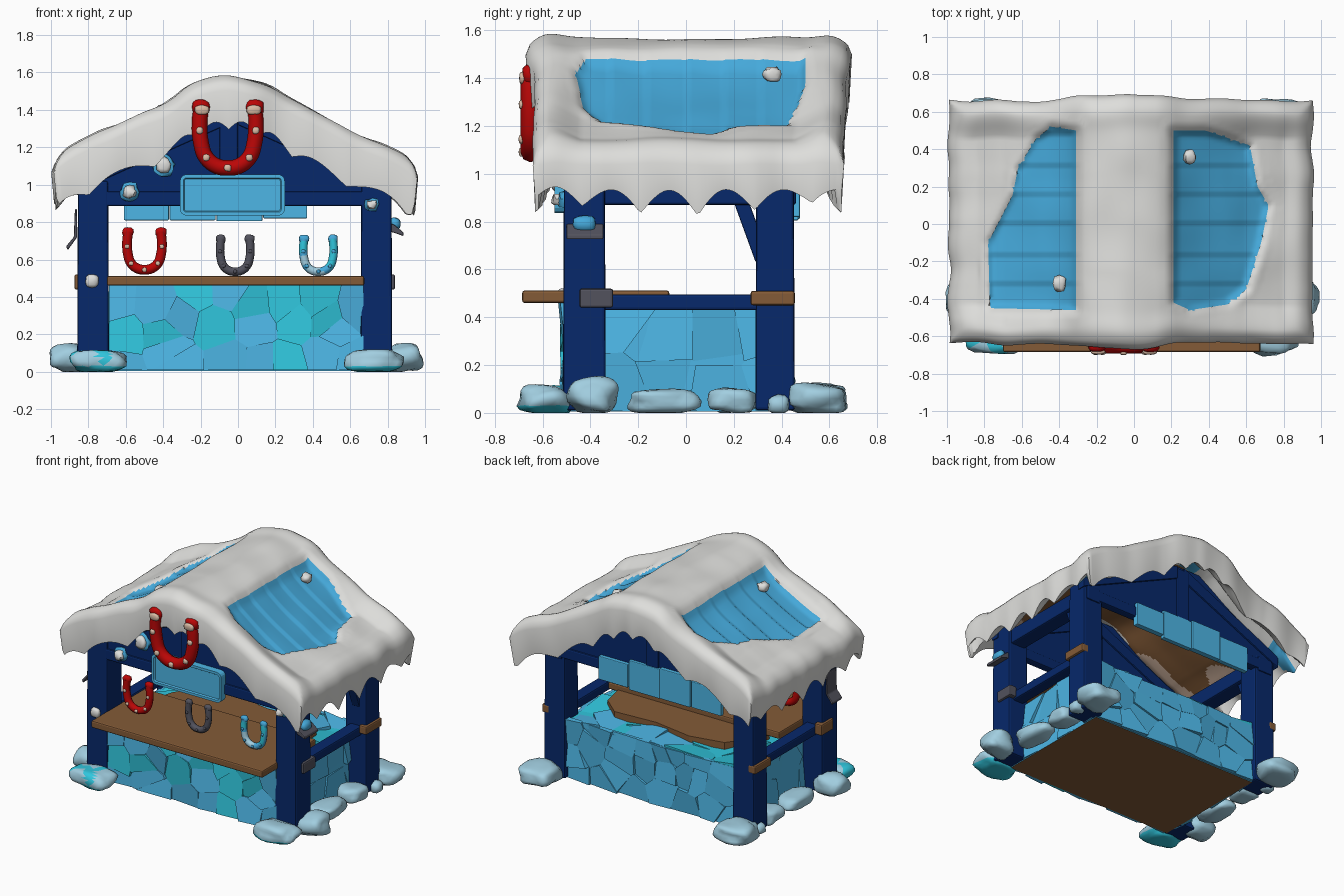
import bpy, bmesh, math, random
from mathutils import Vector, noise

if "Cube" in bpy.data.objects:
    bpy.data.objects.remove(bpy.data.objects["Cube"])

random.seed(4)
COLORS = {
    "navy_wood": (0.002, 0.021, 0.145), "ice_blue": (0.06, 0.40, 0.71), "teal_ice": (0.03, 0.57, 0.73),
    "snow": (0.73, 0.73, 0.71), "brown_wood": (0.23, 0.104, 0.038), "red_paint": (0.5, 0.002, 0.002),
    "grey_iron": (0.085, 0.085, 0.11), "pale_rock": (0.36, 0.62, 0.75), "nail_beige": (0.7, 0.5, 0.38),
    "wall_blue": (0.075, 0.47, 0.79)}
MATS = {}
for n, c in COLORS.items():
    MATS[n] = bpy.data.materials.new(n)
    MATS[n].diffuse_color = (*c, 1)


def finish(name, bm, mats, smooth=None, bevel=0):
    bmesh.ops.recalc_face_normals(bm, faces=bm.faces)
    me = bpy.data.meshes.new(name)
    bm.to_mesh(me)
    bm.free()
    ob = bpy.data.objects.new(name, me)
    bpy.context.collection.objects.link(ob)
    for m in mats:
        me.materials.append(MATS[m])
    if bevel:
        b = ob.modifiers.new("bevel", "BEVEL")
        b.width, b.segments = bevel, 2
    if smooth:
        bpy.ops.object.select_all(action="DESELECT")
        ob.select_set(True)
        bpy.context.view_layer.objects.active = ob
        bpy.ops.object.shade_smooth_by_angle(angle=math.radians(smooth))
    return ob


def box(name, x, y, z, mat, bevel=0.01, taper=1.0):
    bm = bmesh.new()
    bmesh.ops.create_cube(bm, size=1)
    for v in bm.verts:
        k = taper if v.co.z > 0 else 1
        v.co = [(r[0] + r[1]) / 2 + c * (r[1] - r[0]) * s for c, r, s in zip(v.co, (x, y, z), (k, k, 1))]
    return finish(name, bm, [mat], bevel=bevel)


def prism(name, pts, y0, y1, mat, bevel=0.006):
    """Outline in x,z extruded along y."""
    bm = bmesh.new()
    f = bm.faces.new([bm.verts.new((x, y0, z)) for x, z in pts])
    r = bmesh.ops.extrude_face_region(bm, geom=[f])
    bmesh.ops.translate(bm, verts=[e for e in r["geom"] if isinstance(e, bmesh.types.BMVert)], vec=(0, y1 - y0, 0))
    return finish(name, bm, [mat], bevel=bevel)


def lump(name, c, r, mats, rough=0.15, rule=None):
    bm = bmesh.new()
    bmesh.ops.create_icosphere(bm, subdivisions=3 if r[0] > 0.06 else 2, radius=1)
    off = Vector(c) * 7
    for v in bm.verts:
        p = v.co.copy()
        p = Vector([math.copysign(abs(a) ** 0.75, a) for a in p]) * (1 + rough * noise.noise(p * 1.3 + off))
        v.co = [max(0.0, c[i] + p[i] * r[i]) if i == 2 else c[i] + p[i] * r[i] for i in range(3)]
    for f in bm.faces:
        f.material_index = 1 if rule and rule(f.calc_center_median()) else 0
    finish(name, bm, mats, smooth=60)


# ---------- snowy roof ----------
RIDGE = [(-1.0, 1.13), (-0.9, 1.2), (-0.75, 1.28), (-0.55, 1.36), (-0.42, 1.41), (-0.34, 1.46), (-0.27, 1.525),
         (-0.18, 1.55), (-0.05, 1.57), (0.08, 1.55), (0.17, 1.525), (0.24, 1.475), (0.32, 1.43), (0.45, 1.36),
         (0.62, 1.27), (0.8, 1.2), (0.9, 1.15), (0.97, 1.09)]
PATCHES = [[(-.31, .5), (-.44, .52), (-.52, .46), (-.62, .3), (-.65, .15), (-.78, -.1), (-.77, -.45), (-.31, -.46)],
           [(.21, .5), (.38, .5), (.62, .42), (.66, .2), (.72, .1), (.68, -.1), (.6, -.35), (.5, -.43), (.3, -.46), (.21, -.42)]]


def height(x):
    for (a, p), (b, q) in zip(RIDGE, RIDGE[1:]):
        if x <= b:
            return p + (q - p) * (x - a) / (b - a)
    return RIDGE[-1][1]


def patch(x, y):
    """Signed distance to the bare patches (positive inside) and the nearest border point."""
    p, best, inside = Vector((x, y)), (9, None), False
    for P in PATCHES:
        for a, b in zip(P, P[1:] + P[:1]):
            a, b = Vector(a), Vector(b)
            if (a.y > y) != (b.y > y) and x < a.x + (b.x - a.x) * (y - a.y) / (b.y - a.y):
                inside = not inside
            q = a + (b - a) * min(1, max(0, (p - a).dot(b - a) / (b - a).length_squared))
            if (p - q).length < best[0]:
                best = ((p - q).length, q)
    return (best[0] if inside else -best[0]), best[1]


NX, NY = 120, 84
bm = bmesh.new()
top, low = [], []
for i in range(NX + 1):
    top.append([]), low.append([])
    for j in range(NY + 1):
        x = -0.99 + 1.945 * i / NX
        y = -0.635 + 1.295 * j / NY
        sd, q = patch(x, y)
        if abs(sd) < 0.0085:
            x, y = q
        dx, dy = min(x + 0.99, 0.955 - x), min(y + 0.635, 0.66 - y)
        d = min(dx, dy)
        n = noise.noise((x * 4, y * 4, 0))
        edge = max(0, 1 - d / 0.09)
        zt = sum(height(x + k * 0.02) for k in (-2, -1, 0, 1, 2)) / 5 + 0.015 * n + 0.012 * math.exp(-((dy - 0.1) / .06) ** 2)
        # slopes sag between the gables
        zt -= 0.05 * min(1, max(0, abs(x + .05) - .25) / .4) * min(1, max(0, dy - 0.06) / 0.14) * min(1, dx / 0.15)
        zt_round = zt - 0.07 * (1 - math.sqrt(max(0, 1 - edge ** 2)))
        t = min(1, max(0, (sd + 0.035) / 0.07))
        zt_round -= t * t * (3 - 2 * t) * (0.035 + 0.012 * ((y / 0.16) % 1))
        lip = max(0, 1 - d / 0.12) ** 0.6
        if dy < dx:
            fall = 0.09 + 0.055 * (1 - abs(math.sin(x * 14 + 1 + 1.2 * math.sin(x * 5)))) + 0.03 * min(1, abs(x + 0.05) / 0.3)
        else:
            fall = 0.05 + 0.11 * (1 - abs(math.sin(13 * (y - 0.05)))) * (0.8 + 0.2 * math.cos(y * 6))
        zl = zt - 0.125 - lip * (fall + 0.02 * n)
        # outline waviness, with the ridge leaning out past the gables
        y2 = y * (1 + 0.03 * noise.noise((x * 5, 3, y)) + 0.05 * math.exp(-((x + 0.05) / 0.25) ** 2))
        x2 = x * (1 + 0.018 * noise.noise((2, y * 6, x)))
        if sd > -0.06:
            x2, y2 = x, y
        top[i].append(bm.verts.new((x2, y2, zt_round)))
        low[i].append(bm.verts.new((x2 * 0.985, y2 * 0.985, zl)))
for i in range(NX):
    for j in range(NY):
        f = bm.faces.new((top[i][j], top[i + 1][j], top[i + 1][j + 1], top[i][j + 1]))
        c = f.calc_center_median()
        f.material_index = 1 if patch(c.x, c.y)[0] > 0 else 0
        g = bm.faces.new((low[i][j], low[i][j + 1], low[i + 1][j + 1], low[i + 1][j]))
        if -0.47 < c.y < 0.43 and abs(c.x) < 0.84:
            g.material_index = 3 if noise.noise((c.x * 3, c.y * 3, 5)) > 0.2 else 2
        elif 0.43 < c.y < 0.55 and noise.noise((c.x * 5, 1, 2)) > 0.1:
            g.material_index = 1
ring = [(i, 0) for i in range(NX)] + [(NX, j) for j in range(NY)] + [(i, NY) for i in range(NX, 0, -1)] + [(0, j) for j in range(NY, 0, -1)]
for (a, b), (c, d) in zip(ring, ring[1:] + ring[:1]):
    bm.faces.new((top[a][b], low[a][b], low[c][d], top[c][d]))
finish("snow_roof", bm, ["snow", "ice_blue", "brown_wood", "nail_beige"], smooth=50)
for k, (x, y, z) in enumerate([(0.3, 0.36, 1.415), (-0.4, -0.32, 1.395)]):
    lump(f"roof_snowball_{k}", (x, y, z), (0.035, 0.04, 0.03), ["snow"], 0.4)

# ---------- timber frame ----------
for sx, (x0, x1) in {"left": (-0.86, -0.69), "right": (0.655, 0.825)}.items():
    for sy, (y0, y1) in {"front": (-0.515, -0.335), "back": (0.29, 0.455)}.items():
        box(f"{sy}_{sx}_post", (x0, x1), (y0, y1), (0.01, 1.02), "navy_wood", 0.012, 0.95)
    xm = (x0 + x1) / 2
    box(f"{sx}_top_beam", (xm - .06, xm + .06), (-0.5, 0.46), (0.87, 0.98), "navy_wood")
    box(f"{sx}_rail", (xm - .045, xm + .045), (-0.45, 0.4), (0.43, 0.495), "navy_wood")
    out = math.copysign(1, xm)
    e = sorted((xm + out * 0.04, xm + out * 0.1))
    box(f"{sx}_back_peg", e, (0.27, 0.455), (0.45, 0.51), "brown_wood")
    box(f"{sx}_front_bracket", e, (-0.445, -0.305), (0.44, 0.52), "grey_iron" if out > 0 else "brown_wood")
    b = box(f"{sx}_back_brace", (xm - .03, xm + .03), (-0.03, 0.03), (-0.16, 0.16), "navy_wood", 0.006)
    b.location, b.rotation_euler = (0, 0.265, 0.79), (math.radians(20), 0, 0)
# iron hangers on the outside of the front posts
prism("right_hanger", [(.8, .79), (.83, .79), (.885, .745), (.885, .725), (.83, .745), (.8, .75)], -0.5, -0.345, "grey_iron")
lump("right_hanger_ice", (0.84, -0.425, 0.79), (0.03, 0.05, 0.035), ["ice_blue"])
prism("left_hanger", [(-.86, .87), (-.872, .87), (-.878, .72), (-.92, .67), (-.91, .65), (-.86, .72)], -0.48, -0.37, "grey_iron")

GABLE = [(-0.84, 0.9), (0.8, 0.9), (0.8, 1.05), (0.45, 1.2), (0.1, 1.42), (-0.2, 1.42), (-0.5, 1.23), (-0.84, 1.09)]
for side, y in (("front", -0.5), ("back", 0.41)):
    prism(f"{side}_gable", GABLE, y, y + 0.04, "navy_wood")
    box(f"{side}_cross_beam", (-0.84, 0.8), (y - 0.01, y + 0.05), (0.885, 0.965), "navy_wood")
    box(f"{side}_king_post", (-0.1, 0.0), (y - 0.015, y + 0.055), (0.95, 1.4), "navy_wood")
    for s in (-1, 1):
        prism(f"{side}_rafter_{s}", [(-.03 + s * .86, 0.95), (-.03 + s * .86, 1.03), (-.03 + s * .03, 1.42), (-.03 + s * .03, 1.32)],
              y - 0.012, y + 0.052, "navy_wood")

# ---------- base with crazy-paved ice walls ----------
bm = bmesh.new()
bmesh.ops.create_cube(bm, size=1)
for v in bm.verts:
    v.co = (v.co.x * 1.38 - 0.01, v.co.y * 0.9 - 0.04, v.co.z * 0.42 + 0.215)
bm.normal_update()
for f in bm.faces:
    f.material_index = 1 if f.normal.z < -0.5 else 2 if f.normal.z > 0.5 else 0
finish("base_block", bm, ["wall_blue", "brown_wood", "teal_ice"])


def clip(poly, p, n):
    res = []
    for a, b in zip(poly, poly[1:] + poly[:1]):
        da, db = (a - p).dot(n), (b - p).dot(n)
        if da <= 0:
            res.append(a)
        if da * db < 0:
            res.append(a + (b - a) * (da / (da - db)))
    return res


def paved_wall(name, origin, u, v, w, h, count, rows, teal):
    origin, u, v = Vector(origin), Vector(u), Vector(v)
    n = u.cross(v)
    seeds = [Vector(((i + random.uniform(.05, .95)) * w / count, (k + random.uniform(.05, .95)) * h / rows)) for i in range(count) for k in range(rows)]
    marks = set(random.sample(range(len(seeds)), round(teal * len(seeds))))
    bm = bmesh.new()
    for si, s in enumerate(seeds):
        poly = [Vector(q) for q in ((0, 0), (w, 0), (w, h), (0, h))]
        for t in seeds:
            if t is not s:
                poly = clip(poly, (s + t) / 2, t - s)
        tilt, d0 = Vector((random.uniform(-.15, .15), random.uniform(-.15, .15))), random.uniform(.014, .024)
        outer = [bm.verts.new(origin + u * q.x + v * q.y + n * max(.006, d0 + tilt.dot(q - s))) for q in poly]
        inner = [bm.verts.new(origin + u * q.x + v * q.y - n * .01) for q in poly]
        m = 1 if si in marks else 0
        bm.faces.new(outer).material_index = m
        for k in range(len(poly)):
            q = (k + 1) % len(poly)
            bm.faces.new((outer[k], inner[k], inner[q], outer[q])).material_index = m
    finish(name, bm, ["wall_blue", "teal_ice"])


paved_wall("front_wall", (-0.69, -0.49, 0.01), (1, 0, 0), (0, 0, 1), 1.36, 0.45, 8, 3, 0.42)
paved_wall("back_wall", (0.67, 0.41, 0.01), (-1, 0, 0), (0, 0, 1), 1.36, 0.43, 8, 3, 0.0)
paved_wall("right_wall", (0.67, -0.42, 0.01), (0, 1, 0), (0, 0, 1), 0.8, 0.42, 4, 2, 0.0)
paved_wall("left_wall", (-0.69, 0.38, 0.01), (0, -1, 0), (0, 0, 1), 0.8, 0.42, 4, 2, 0.0)
paved_wall("icy_top", (-0.69, 0.0, 0.415), (1, 0, 0), (0, 1, 0), 1.36, 0.42, 6, 2, 0.65)

# ---------- counter and inner table ----------
box("counter", (-0.70, 0.675), (-0.685, -0.07), (0.46, 0.512), "brown_wood", 0.01)
bm = bmesh.new()
f = bm.faces.new([bm.verts.new((x, y, 0.475)) for x, y in ((-.6, -.1), (.6, -.1), (.56, .1), (.42, .22), (.1, .2), (-.2, .25), (-.45, .2), (-.56, .05))])
r = bmesh.ops.extrude_face_region(bm, geom=[f])
bmesh.ops.translate(bm, verts=[e for e in r["geom"] if isinstance(e, bmesh.types.BMVert)], vec=(0, 0, -0.05))
finish("inner_table", bm, ["brown_wood"])
lump("post_snow_knob", (-0.78, -0.52, 0.485), (0.036, 0.02, 0.035), ["snow"])

# ---------- signs ----------
bm = bmesh.new()
bmesh.ops.create_cube(bm, size=1)
for v in bm.verts:
    v.co = (v.co.x * 0.56 - 0.03, v.co.y * 0.05 - 0.525, v.co.z * 0.22 + 0.945)
bmesh.ops.bevel(bm, geom=[e for e in bm.edges if abs(e.verts[0].co.y - e.verts[1].co.y) > 0.01], offset=0.035, segments=4, profile=0.5, affect="EDGES")
bm.normal_update()
face = [f for f in bm.faces if f.normal.y < -0.9]
bmesh.ops.inset_region(bm, faces=face, thickness=0.018, depth=0)
bmesh.ops.inset_region(bm, faces=face, thickness=0.006, depth=-0.01)
finish("front_sign", bm, ["wall_blue"])
for k, (x0, x1, z0, z1) in enumerate([(-.61, -.37, .81, 1.0), (-.365, -.12, .81, 1.03), (-.115, .13, .805, 1.02), (.135, .37, .82, .99)]):
    box(f"back_sign_board_{k}", (x0, x1), (0.435, 0.47 + 0.006 * (k % 2)), (z0, z1), "wall_blue", 0.005)


# ---------- horseshoes ----------
def horseshoe(name, x, y, z, s, mat, nails=None, patches=None, caps=False):
    half = [(-.14, .165), (-.15, .08), (-.142, -.03), (-.115, -.105), (-.055, -.152)]
    pts = half + [(0, -.16)] + [(-a, b) for a, b in reversed(half)]
    cu = bpy.data.curves.new(name, "CURVE")
    cu.dimensions, cu.bevel_depth, cu.bevel_resolution, cu.use_fill_caps = "3D", 0.042 * s, 2, True
    sp = cu.splines.new("BEZIER")
    sp.bezier_points.add(len(pts) - 1)
    for bp, (a, b) in zip(sp.bezier_points, pts):
        bp.co = (x + a * s, y, z + b * s)
        bp.handle_left_type = bp.handle_right_type = "AUTO"
    sp.resolution_u = 4
    ob = bpy.data.objects.new(name, cu)
    bpy.context.collection.objects.link(ob)
    cu.materials.append(MATS[mat])
    bpy.ops.object.select_all(action="DESELECT")
    ob.select_set(True)
    bpy.context.view_layer.objects.active = ob
    bpy.ops.object.convert(target="MESH")
    for p in patches or []:
        ob.data.materials.append(MATS[p])
    for f in ob.data.polygons if patches else []:
        h = noise.noise(f.center * 11)
        f.material_index = 1 if h > 0.15 else 2 if h < -0.2 else 0
    for sg in (-1, 1):
        lump(f"{name}_tip_{sg}", (x + sg * .143 * s, y, z + .165 * s), (.05 * s, .036 * s, .042 * s), [mat])
        if caps:
            lump(f"{name}_tip_cap_{sg}", (x + sg * .138 * s, y - .034 * s, z + .15 * s), (.04 * s, .014 * s, .026 * s), [nails])
    for k in (1, 3, 5, 7, 9):
        a, b = pts[k]
        lump(f"{name}_nail_{k}", (x + a * s, y - .038 * s, z + b * s - (.04 * s if k in (1, 9) else 0)), (.019 * s, .012 * s, .019 * s), [nails or mat])


horseshoe("big_horseshoe", -0.055, -0.65, 1.25, 1.0, "red_paint", "nail_beige", None, True)
horseshoe("red_horseshoe", -0.5, -0.43, 0.645, 0.62, "red_paint", "nail_beige")
horseshoe("iron_horseshoe", -0.015, -0.43, 0.622, 0.54, "grey_iron")
horseshoe("icy_horseshoe", 0.43, -0.43, 0.622, 0.54, "ice_blue", None, ["pale_rock", "teal_ice"])

# ---------- snowballs on the frame ----------
for k, (x, y, z, r) in enumerate([(-0.4, -0.52, 1.11, .06), (-0.58, -0.515, 0.96, .048), (0.715, -0.515, 0.895, .036)]):
    lump(f"ice_splat_{k}", (x, y, z), (r, 0.02, r), ["ice_blue"], 0.5)
    lump(f"snowball_{k}", (x, y - .015, z), (r * .7, 0.03, r * .7), ["snow"], 0.5)

# ---------- foundation rocks ----------
ROCKS = [(.73, -.59, .055, .15, .11, .065), (.88, -.39, .07, .11, .1, .075), (.79, -.1, .05, .09, .145, .05),
         (.78, .2, .055, .09, .1, .055), (.83, .385, .035, .05, .045, .04), (.78, .55, .06, .13, .13, .065)]
for k, (x, y, z, a, b, c) in enumerate(ROCKS):
    for side, sx in (("right", 1), ("left", -1)):
        cx = x if sx > 0 else -x - 0.02
        rule = (lambda p: p.z < 0.03 or (p.x < 0 and noise.noise(p * 9) > 0.2)) if k == 0 else None
        lump(f"{side}_rock_{k}", (cx, y, z), (a, b, c), ["pale_rock", "teal_ice"], 0.25, rule)

for m in bpy.data.materials:
    if m.users and not m.is_grease_pencil:
        m.use_nodes = True
        m.node_tree.nodes["Principled BSDF"].inputs["Base Color"].default_value = m.diffuse_color
